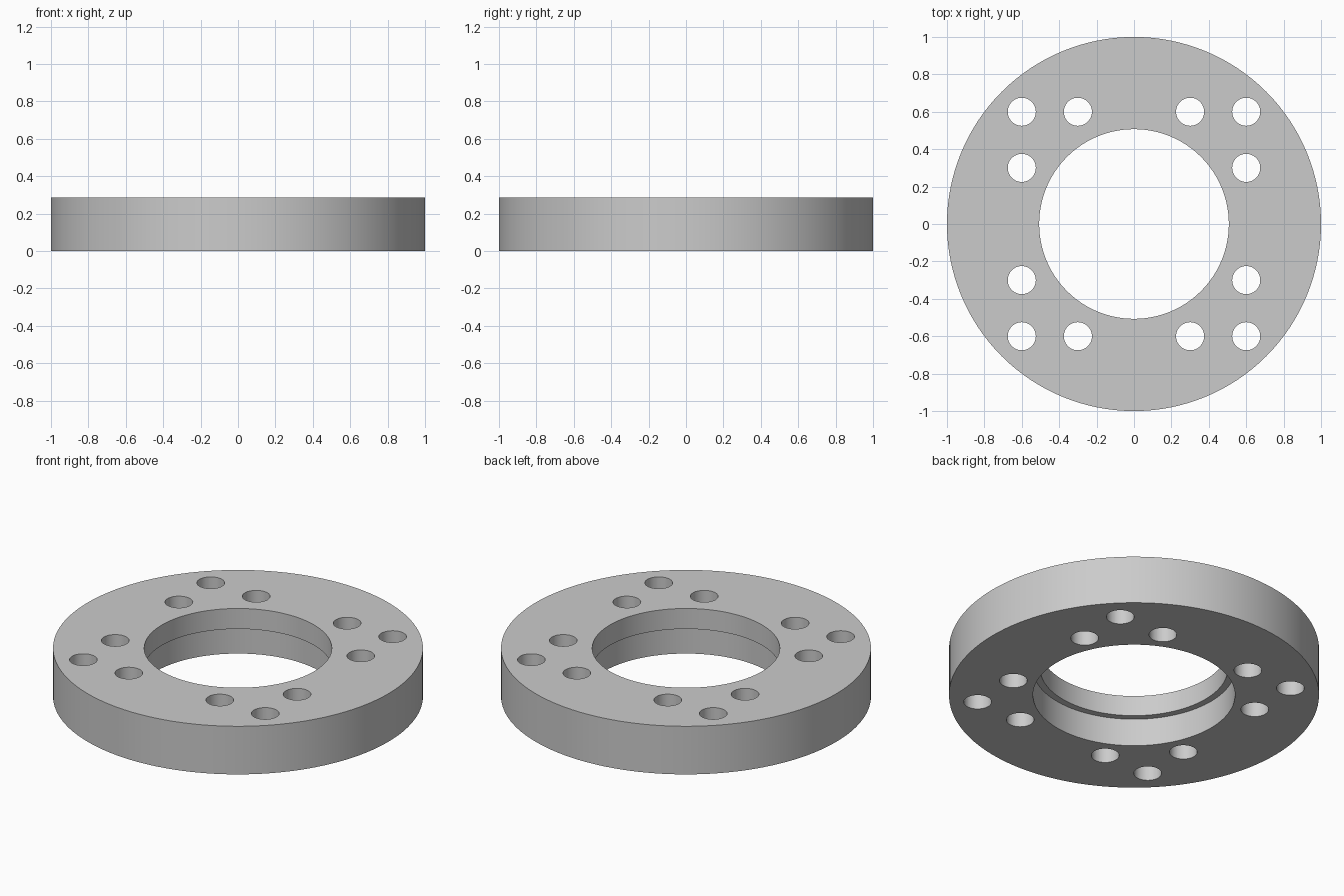
import bpy
import bmesh
from math import radians, tau
from mathutils import Matrix, Vector

cube = bpy.data.objects.get("Cube")
if cube:
    bpy.data.objects.remove(cube, do_unlink=True)

HEIGHT = 0.287
LEDGE = 0.165        # height of the step inside the bore
BORE, COUNTERBORE = 0.507, 0.546
HOLE_RADIUS = 0.075
SEGMENTS = 128


def make_object(name, bm):
    bmesh.ops.recalc_face_normals(bm, faces=bm.faces)
    mesh = bpy.data.meshes.new(name)
    bm.to_mesh(mesh)
    bm.free()
    obj = bpy.data.objects.new(name, mesh)
    bpy.context.collection.objects.link(obj)
    return obj


# Plain grey metal
grey = bpy.data.materials.new("light grey")
grey.use_nodes = True
colour = (0.6, 0.6, 0.6, 1)
grey.diffuse_color = colour
grey.node_tree.nodes["Principled BSDF"].inputs["Base Color"].default_value = colour

# Ring body: a stepped cross-section turned around z
profile = [(1, 0), (1, HEIGHT), (BORE, HEIGHT), (BORE, LEDGE),
           (COUNTERBORE, LEDGE), (COUNTERBORE, 0)]
bm = bmesh.new()
verts = [bm.verts.new((r, 0, z)) for r, z in profile]
edges = [bm.edges.new((v, verts[i - 1])) for i, v in enumerate(verts)]
bmesh.ops.spin(bm, geom=verts + edges, cent=(0, 0, 0), axis=(0, 0, 1),
               angle=tau, steps=SEGMENTS, use_merge=True)
bmesh.ops.remove_doubles(bm, verts=bm.verts, dist=0.0001)
ring = make_object("flange_ring", bm)
ring.data.materials.append(grey)

# Bolt holes: three in an L-shape in each quarter
bm = bmesh.new()
for sx in (-1, 1):
    for sy in (-1, 1):
        for x, y in ((0.6, 0.6), (0.3, 0.6), (0.6, 0.3)):
            bmesh.ops.create_cone(
                bm, cap_ends=True, segments=48, radius1=HOLE_RADIUS,
                radius2=HOLE_RADIUS, depth=1,
                matrix=Matrix.Translation(Vector((sx * x, sy * y, HEIGHT / 2))))
cutter = make_object("bolt_hole_cutter", bm)
cutter.data.materials.append(grey)
cutter.hide_render = True

cut = ring.modifiers.new("bolt_holes", "BOOLEAN")
cut.operation = "DIFFERENCE"
cut.solver = "EXACT"
cut.object = cutter

# Apply the cut, drop the cutter, and smooth the round walls
bpy.ops.object.select_all(action="DESELECT")
bpy.context.view_layer.objects.active = ring
ring.select_set(True)
bpy.ops.object.modifier_apply(modifier=cut.name)
bpy.data.objects.remove(cutter, do_unlink=True)
bpy.ops.object.shade_smooth_by_angle(angle=radians(30))
